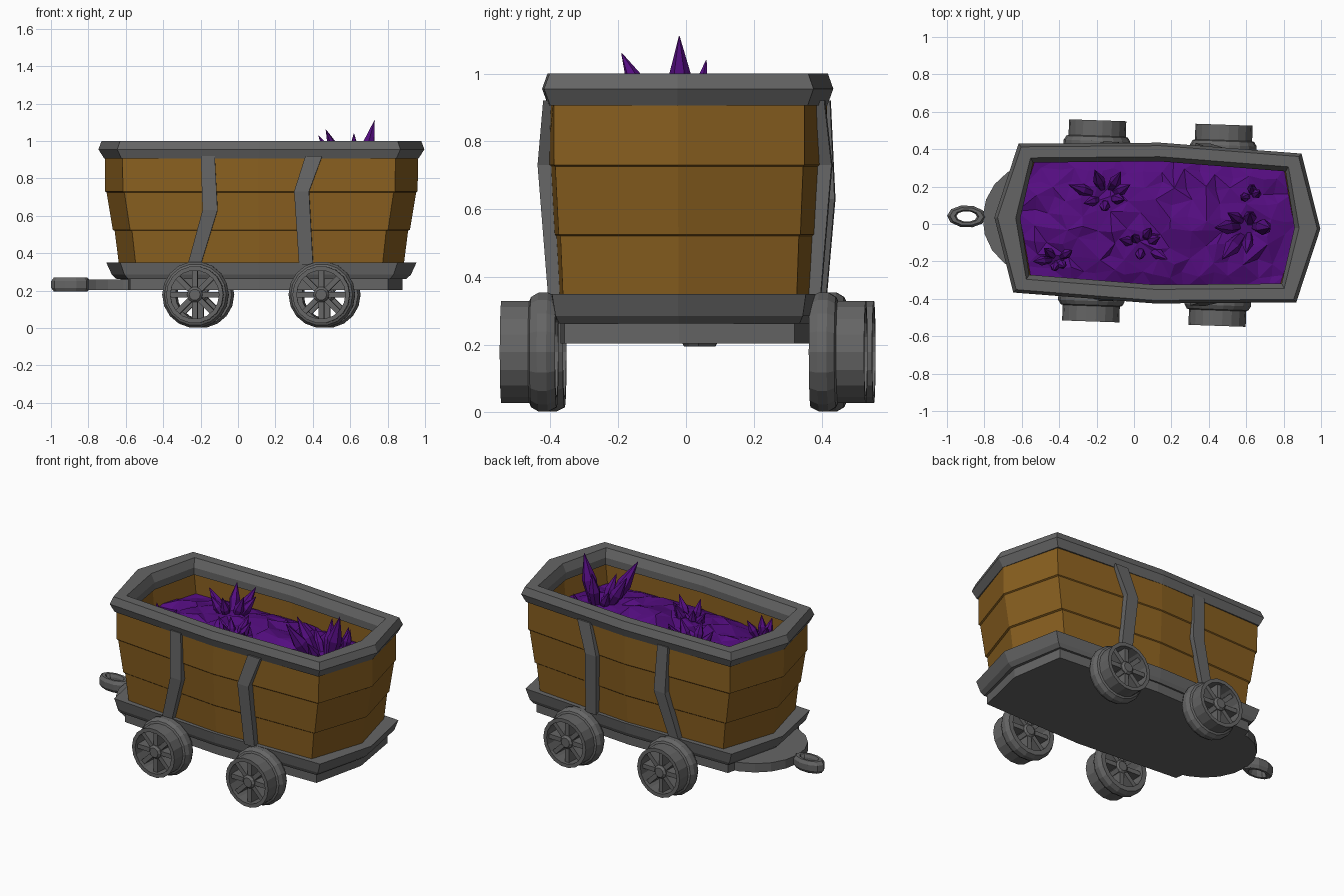
import bpy, bmesh, math, random
from mathutils import Matrix, Vector

if "Cube" in bpy.data.objects:
    bpy.data.objects.remove(bpy.data.objects["Cube"])

random.seed(4)
# The whole cart sits slightly turned about z
PLACE = Matrix.Translation((.125, .005, 0)) @ Matrix.Rotation(math.radians(-2), 4, 'Z')


def material(name, rgb):
    m = bpy.data.materials.new(name)
    m.diffuse_color = (*rgb, 1)
    m.use_nodes = True
    m.node_tree.nodes["Principled BSDF"].inputs["Base Color"].default_value = m.diffuse_color
    return m


WOOD = material("wood", (.25, .115, .014))
IRON = material("iron", (.13, .13, .13))
ORE = material("ore", (.09, .004, .22))


def make(name, verts, faces, mat=IRON, local=True):
    bm = bmesh.new()
    vs = [bm.verts.new(PLACE @ Vector(v) if local else Vector(v)) for v in verts]
    for f in faces:
        bm.faces.new([vs[i] for i in f])
    bmesh.ops.recalc_face_normals(bm, faces=bm.faces)
    me = bpy.data.meshes.new(name)
    bm.to_mesh(me)
    bm.free()
    me.materials.append(mat)
    ob = bpy.data.objects.new(name, me)
    bpy.context.collection.objects.link(ob)
    return ob


def loft(name, rings, mat=IRON, wrap=False, local=True):
    """Skin a list of equal-sized rings; wrap joins last to first, else caps."""
    n, k = len(rings[0]), len(rings)
    verts = [v for r in rings for v in r]
    faces = []
    for a in range(k if wrap else k - 1):
        b = (a + 1) % k
        faces += [(a*n + i, a*n + (i+1) % n, b*n + (i+1) % n, b*n + i) for i in range(n)]
    if not wrap:
        faces += [tuple(range(n)), tuple(range((k-1)*n, k*n))]
    return make(name, verts, faces, mat, local)


def octa(l, cx, cy, m, z):
    """Cart outline: pointed ends, bulged sides."""
    return [(l, 0, z), (cx, cy, z), (0, m, z), (-cx, cy, z),
            (-l, 0, z), (-cx, -cy, z), (0, -m, z), (cx, -cy, z)]


# Wooden tub: three stepped board courses, then the inside wall and floor
loft("wooden_tub", [octa(*p) for p in (
    (.762, .660, .345, .385, .34), (.785, .680, .352, .395, .52),
    (.795, .690, .357, .400, .525), (.828, .720, .366, .410, .725),
    (.836, .728, .370, .415, .73), (.838, .730, .370, .410, .93),
    (.750, .685, .312, .342, .93), (.700, .620, .300, .330, .40))], WOOD)

# Iron rim around the top
loft("top_rim", [octa(*p) for p in (
    (.840, .735, .380, .412, .905), (.872, .757, .398, .430, .955),
    (.855, .742, .382, .414, 1.0), (.758, .690, .325, .355, 1.0),
    (.733, .675, .300, .330, .95), (.733, .675, .300, .330, .905))], wrap=True)

# Flared tray and chassis plate
loft("base_tray", [octa(*p) for p in (
    (.775, .700, .355, .385, .262), (.800, .720, .365, .395, .285),
    (.830, .742, .375, .405, .35))])
loft("chassis", [octa(.755, .69, .34, .375, z) for z in (.203, .265)])


def circle(r, n, x, z):
    return [(x + r*math.cos(2*math.pi*i/n), r*math.sin(2*math.pi*i/n), z) for i in range(n)]


# Rounded drawbar plate and coupling link
loft("drawbar_plate", [circle(.30, 20, -.635, z) for z in (.204, .26)])


def ellipse(rx, ry, z):
    return [(-1.02 + rx*math.cos(math.pi*i/5), ry*math.sin(math.pi*i/5), z) for i in range(10)]


loft("coupling_link", [ellipse(*p) for p in (
    (.09, .048, .195), (.105, .06, .215), (.105, .06, .25), (.09, .048, .27),
    (.065, .035, .27), (.055, .028, .25), (.055, .028, .215), (.065, .035, .195))], wrap=True)

# Bent straps: (left x, right x, outer y, z) stations, repeated on both sides
STRAPS = {
    "left": [(-.31, -.235, .412, .92), (-.30, -.22, .426, .63), (-.38, -.31, .398, .34)],
    "right": [(.25, .34, .415, .92), (.19, .27, .434, .73), (.215, .29, .402, .34)]}
for side, stations in STRAPS.items():
    for face, s in (("front", -1), ("back", 1)):
        loft(f"{face}_{side}_strap", [[(a, s*y, z), (b, s*y, z), (b, s*(y-.05), z), (a, s*(y-.05), z)]
                                      for a, b, y, z in stations])


def disc(r, y, cx, n=18):
    return [(cx + r*math.cos(2*math.pi*i/n), y, .178 + r*math.sin(2*math.pi*i/n)) for i in range(n)]


# Flanged wheels with open spokes
RIM = [(.153, .538), (.153, .455), (.165, .45), (.178, .428), (.178, .40),
       (.165, .375), (.135, .375), (.130, .538)]
for face, s in (("front", -1), ("back", 1)):
    for side, cx in (("left", -.338), ("right", .338)):
        tag = f"{face}_{side}_wheel"
        loft(tag + "_rim", [disc(r, s*y, cx) for r, y in RIM], wrap=True)
        loft(tag + "_hub", [disc(r, s*y, cx, 10) for r, y in
                            ((.03, .385), (.042, .395), (.042, .52), (.03, .532))])
        verts, faces = [], []
        for k in range(8):
            t = math.pi*k/4
            for y in (.395, .515):
                for r, w in ((.03, -.014), (.135, -.014), (.135, .014), (.03, .014)):
                    verts.append((cx + r*math.cos(t) - w*math.sin(t), s*y,
                                  .178 + r*math.sin(t) + w*math.cos(t)))
            b = 8*k
            faces += [tuple(b + i for i in f) for f in ((0, 1, 2, 3), (4, 5, 6, 7), (0, 1, 5, 4),
                                                        (1, 2, 6, 5), (2, 3, 7, 6), (3, 0, 4, 7))]
        make(tag + "_spokes", verts, faces)


# Faceted ore heap filling the tub
def heap(u, v):
    return .785 + .08*(1 - u*u)*(1 - v*v)


NU, NV = 18, 9
verts, faces = [], []
for j in range(NV + 1):
    for i in range(NU + 1):
        u, v = 2*i/NU - 1, 2*j/NV - 1
        inner = abs(u) < .99 and abs(v) < .99
        z = heap(u, v) + (random.uniform(-.018, .018) if inner else 0)
        if inner:
            u += random.uniform(-.03, .03)
            v += random.uniform(-.06, .06)
        verts.append((u*(.765 - .09*abs(v)), v*(.36 - .035*abs(u)), z))
for j in range(NV):
    for i in range(NU):
        a = j*(NU+1) + i
        b, c, d = a + 1, a + NU + 2, a + NU + 1
        faces += [(a, b, c), (a, c, d)] if (i + j) % 2 else [(a, b, d), (b, c, d)]
make("ore_heap", verts, faces, ORE)

# Crystal clusters: (root x, root y) -> tips, in world coordinates
CLUSTERS = {
    (-.15, .14): [(-.07, .28, .97), (-.21, .29, .96), (-.35, .21, .92), (-.02, .21, .95),
                  (-.05, .13, .97), (-.27, .11, .93), (-.16, .07, .96)],
    (.62, -.01): [(.73, -.02, 1.11), (.47, -.19, 1.06), (.62, .06, 1.04), (.43, -.02, 1.03),
                  (.50, .06, .95), (.60, -.16, .96)],
    (.63, .15): [(.63, .21, .93), (.57, .14, .92), (.67, .17, .94)],
    (.04, -.11): [(.09, -.02, .95), (-.01, -.06, .93), (-.08, -.08, .92), (.18, -.19, .93),
                  (.03, -.19, .94), (.14, -.07, .94)],
    (-.41, -.19): [(-.54, -.20, .91), (-.48, -.13, .92), (-.33, -.14, .92), (-.37, -.23, .93),
                   (-.43, -.25, .92)]}
count = 0
for (rx, ry), tips in CLUSTERS.items():
    for tip in tips:
        count += 1
        tip = Vector(tip)
        root = Vector((rx, ry, .80)).lerp(Vector((tip.x, tip.y, .80)), .3)
        axis = tip - root
        rad = .10*axis.length + .012
        q = axis.to_track_quat('Z', 'Y')
        loft(f"crystal_{count}", [[root + axis*t + q @ Vector((rad*k*math.cos(math.pi*i/3),
                                                               rad*k*math.sin(math.pi*i/3), 0))
                                   for i in range(6)]
                                  for t, k in ((0, .6), (.5, 1), (1, .03))], ORE, local=False)
